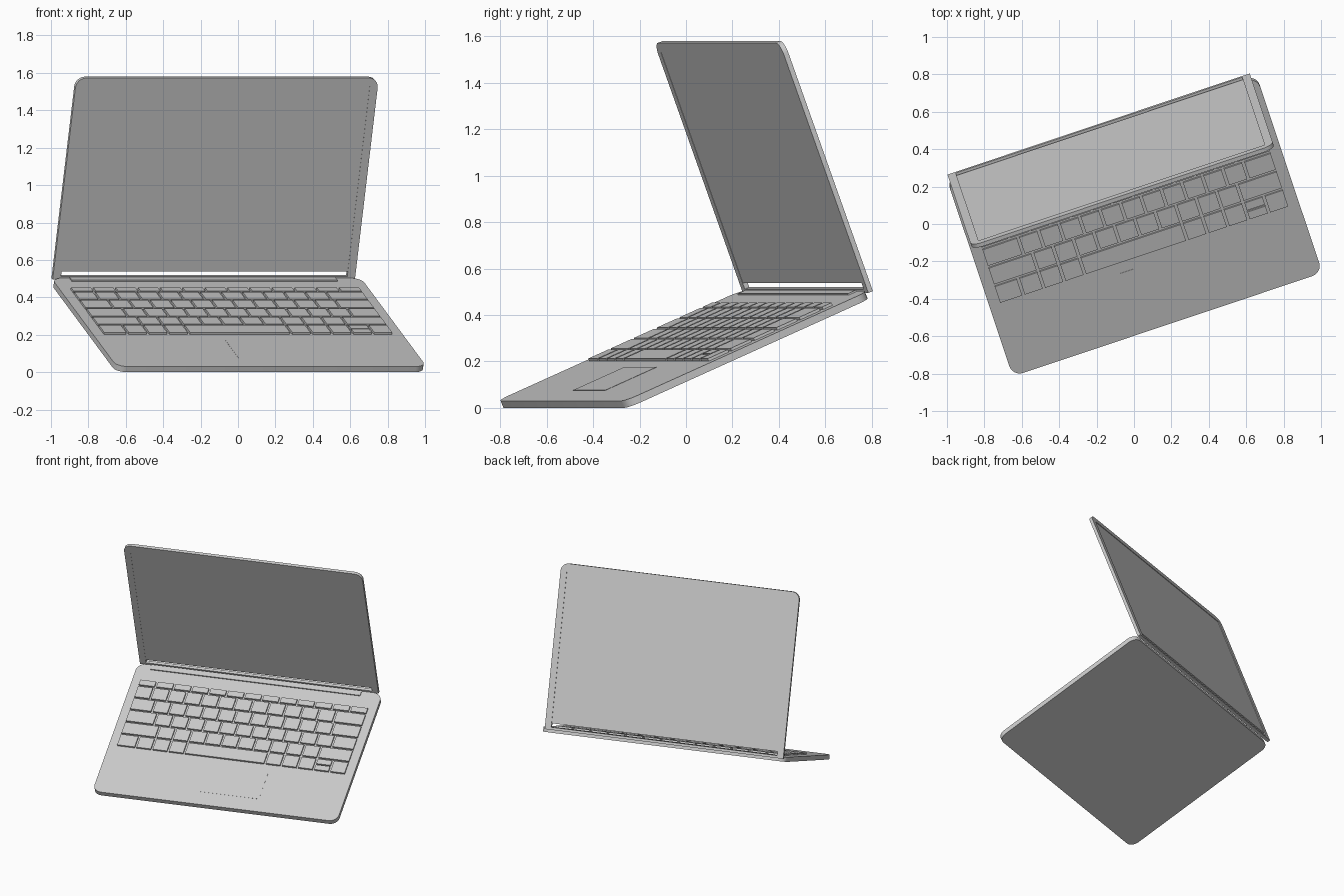
import bpy, math
from mathutils import Matrix

if "Cube" in bpy.data.objects:
    bpy.data.objects.remove(bpy.data.objects["Cube"])

TURN = Matrix.Rotation(math.radians(18.5), 4, 'Z')
# base frame: x across, y front to back, z out of the deck
BASE = TURN @ Matrix.Translation((0, -0.554, 0)) @ Matrix.Rotation(math.radians(23.2), 4, 'X')
# lid frame: y up the lid, z towards the viewer, origin at the back of the hinge edge
LID = TURN @ Matrix.Translation((0, 0.567, 0.503)) @ Matrix.Rotation(math.radians(110.5), 4, 'X')
T = 0.033


def outline(x0, x1, y0, y1, r_low=0.0, r_high=0.0, n=6):
    """Rectangle with rounded lower and upper corners."""
    pts = []
    for cx, sx, cy, sy, r, a in ((x1, -1, y0, 1, r_low, -90), (x1, -1, y1, -1, r_high, 0),
                                 (x0, 1, y1, -1, r_high, 90), (x0, 1, y0, 1, r_low, 180)):
        if r == 0:
            pts.append((cx, cy))
            continue
        for i in range(n + 1):
            t = math.radians(a + 90 * i / n)
            pts.append((cx + sx * r + r * math.cos(t), cy + sy * r + r * math.sin(t)))
    return pts


def slab(name, loops, z0, z1, frame):
    """Extrude filled outlines (inner loops become holes) from z0 to z1."""
    cu = bpy.data.curves.new(name, 'CURVE')
    cu.dimensions = '2D'
    cu.fill_mode = 'BOTH'
    cu.extrude = (z1 - z0) / 2
    for pts in loops:
        sp = cu.splines.new('POLY')
        sp.points.add(len(pts) - 1)
        for p, (x, y) in zip(sp.points, pts):
            p.co = (x, y, 0, 1)
        sp.use_cyclic_u = True
    ob = bpy.data.objects.new(name, cu)
    bpy.context.collection.objects.link(ob)
    ob.matrix_world = frame @ Matrix.Translation((0, 0, (z0 + z1) / 2))
    bpy.ops.object.select_all(action='DESELECT')
    ob.select_set(True)
    bpy.context.view_layer.objects.active = ob
    bpy.ops.object.convert(target='MESH')
    bpy.ops.object.shade_smooth_by_angle(angle=math.radians(30))
    return ob


# base, trackpad and hinge strip
slab("base", [outline(-0.873, 0.873, 0, 1.2, 0.06, 0.06)], 0, T, BASE)
slab("trackpad", [outline(-0.152, 0.286, 0.115, 0.37)], T - 0.005, T + 0.001, BASE)
slab("hinge_strip", [outline(-0.772, 0.726, 1.155, 1.198)], T - 0.01, T + 0.007, BASE)

# keyboard rows from front to back, as relative key widths
rows = [
    [1.2, 1, 1, 1, 5, 1, 1, 1, 1, 1],
    [2.2] + [1] * 10 + [2],
    [1.8] + [1] * 11 + [1.4],
    [1.4] + [1] * 11 + [1.7],
    [1] * 12 + [1.8],
    [1] * 13,
]
PITCH, GAP, HALF = 0.113, 0.014, 0.812
keys = []
for r, widths in enumerate(rows):
    y0 = 0.434 + r * PITCH
    y1 = y0 + (PITCH if r < 5 else 0.06) - GAP
    unit = (2 * HALF + GAP) / sum(widths)
    x = -HALF
    for k, w in enumerate(widths):
        x1 = x + w * unit - GAP
        if r == 0 and k == 8:      # split up/down key
            mid = (y0 + y1) / 2
            keys += [outline(x, x1, y0, mid - 0.005), outline(x, x1, mid + 0.005, y1)]
        else:
            keys.append(outline(x, x1, y0, y1))
        x += w * unit
slab("keys", keys, T - 0.004, T + 0.012, BASE)

# lid: frame with an opening, and a screen panel leaving a slot above the hinge bar
L, X0, X1, B = 1.15, -0.862, 0.842, 0.045
slab("lid_frame", [outline(X0, X1, 0, L, 0, 0.055),
                   outline(X0 + B, X1 - B, 0.018, L - B)], 0, 0.022, LID)
slab("screen_panel", [outline(X0 + B, X1 - B, 0.045, L - B)], 0.004, 0.0205, LID)
